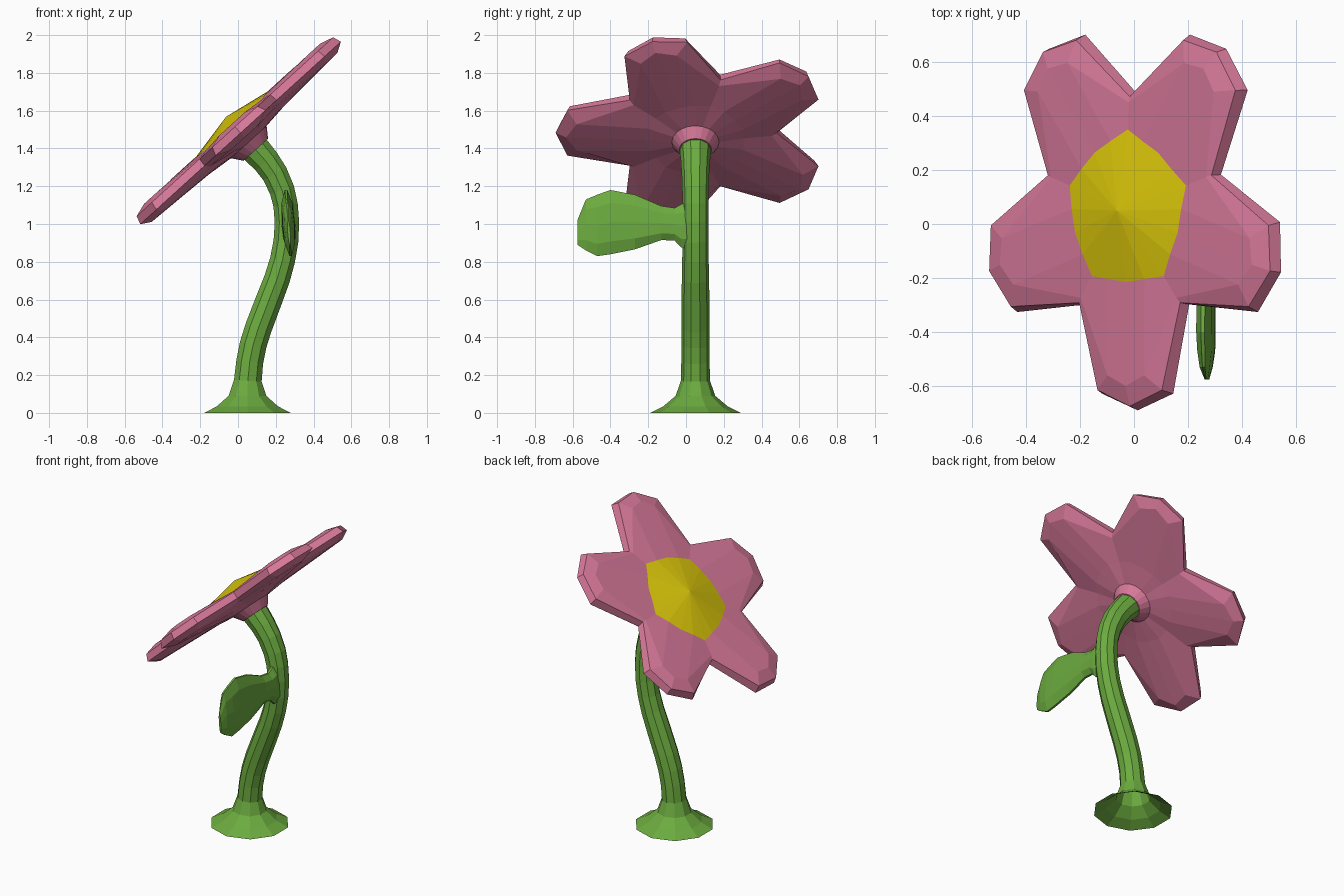
import bpy, bmesh, math
from mathutils import Vector

if "Cube" in bpy.data.objects:
    bpy.data.objects.remove(bpy.data.objects["Cube"])


def material(name, rgb):
    m = bpy.data.materials.new(name)
    m.diffuse_color = (*rgb, 1)
    m.use_nodes = True
    m.node_tree.nodes["Principled BSDF"].inputs["Base Color"].default_value = m.diffuse_color
    return m


PINK = material("petal pink", (0.68, 0.19, 0.32))
YELLOW = material("centre yellow", (0.72, 0.58, 0.003))
GREEN = material("leaf green", (0.15, 0.41, 0.05))


def loft(name, rings, mats, start=None, end=None, rule=lambda i: 0, caps=(True, True)):
    """Skin closed rings; cap ends with a fan to a point, a flat face, or leave open."""
    bm = bmesh.new()
    loops = [[bm.verts.new(p) for p in r] for r in rings]
    n = len(loops[0])
    for i in range(len(loops) - 1):
        a, b = loops[i], loops[i + 1]
        for j in range(n):
            k = (j + 1) % n
            bm.faces.new((a[j], a[k], b[k], b[j])).material_index = rule(i + 1)
    for lp, tip, idx, cap in ((loops[0], start, 0, caps[0]), (loops[-1], end, len(loops), caps[1])):
        if not cap:
            continue
        if tip is None:
            bm.faces.new(lp).material_index = rule(idx)
        else:
            t = bm.verts.new(tip)
            for j in range(n):
                bm.faces.new((lp[j], lp[(j + 1) % n], t)).material_index = rule(idx)
    bmesh.ops.recalc_face_normals(bm, faces=bm.faces)
    me = bpy.data.meshes.new(name)
    bm.to_mesh(me)
    bm.free()
    for m in mats:
        me.materials.append(m)
    ob = bpy.data.objects.new(name, me)
    bpy.context.collection.objects.link(ob)
    return ob


# Flower head: five petals in a tilted plane
TILT = math.radians(42.3)
U = Vector((math.cos(TILT), 0, math.sin(TILT))) * 1.02
V = Vector((0, 1, 0))
N = Vector((-math.sin(TILT), 0, math.cos(TILT)))
CENTRE = Vector((0, 0.05, 1.497))


def petal_ring(h, tip, ca, cb, notch, notch_h=None):
    pts = []
    nh = h if notch_h is None else notch_h
    for k in range(5):
        ang = math.radians(-90 + 72 * k)
        c36, s36 = math.cos(math.pi / 5), math.sin(math.pi / 5)
        for a, b, z in ((ca, -cb, h), (tip, 0, h), (ca, cb, h), (notch * c36, notch * s36, nh)):
            u = a * math.cos(ang) - b * math.sin(ang)
            v = a * math.sin(ang) + b * math.cos(ang)
            pts.append(CENTRE + U * u + V * v + N * z)
    return pts


def round_ring(h, r):
    return petal_ring(h, r, r * 0.951, r * 0.309, r)


loft("flower_head", [
    petal_ring(0.042, 0.265, 0.254, 0.088, 0.30, 0.034),
    petal_ring(0.046, 0.65, 0.61, 0.09, 0.40, 0.03),
    petal_ring(0.024, 0.725, 0.665, 0.158, 0.422),
    petal_ring(-0.020, 0.74, 0.678, 0.175, 0.43),
    petal_ring(-0.052, 0.685, 0.63, 0.10, 0.405, -0.042),
    petal_ring(-0.07, 0.26, 0.25, 0.086, 0.26, -0.058),
    round_ring(-0.085, 0.125),
    round_ring(-0.14, 0.086),
], [PINK, YELLOW], start=CENTRE + N * 0.095, rule=lambda i: 1 if i == 0 else 0)

# Stem with flared foot, open underneath: (x, z, radius), ten sides
path = [(0.05, 0, 0.24), (0.05, 0.035, 0.17), (0.05, 0.09, 0.105), (0.052, 0.17, 0.077),
        (0.062, 0.27, 0.075), (0.08, 0.36, 0.075), (0.108, 0.45, 0.075), (0.165, 0.60, 0.074),
        (0.207, 0.71, 0.072), (0.236, 0.81, 0.07), (0.254, 0.91, 0.069), (0.259, 1.01, 0.068),
        (0.252, 1.10, 0.068), (0.233, 1.18, 0.07), (0.195, 1.265, 0.073),
        (0.15, 1.33, 0.077), (0.098, 1.388, 0.083), (0.06, 1.43, 0.083)]
stem = []
for i, (x, z, r) in enumerate(path):
    p, q = path[max(i - 1, 0)], path[min(i + 1, len(path) - 1)]
    t = Vector((q[0] - p[0], 0, q[1] - p[1])).normalized()
    if i < 3:
        t = Vector((0, 0, 1))
    side = Vector((t.z, 0, -t.x))
    stem.append([Vector((x, 0.05, z)) + side * (r * math.cos(a)) + V * (r * math.sin(a))
                 for a in (math.tau * (j + 0.5) / 10 for j in range(10))])
loft("stem", stem, [GREEN], caps=(False, True))

# Leaf: lens-shaped sections along -y: (y, low z, high z, half thickness)
spans = [(0.02, 0.87, 1.12, 0.035), (-0.025, 0.875, 1.105, 0.037), (-0.06, 0.912, 1.085, 0.036),
         (-0.13, 0.915, 1.095, 0.035), (-0.27, 0.866, 1.155, 0.034),
         (-0.40, 0.84, 1.18, 0.034), (-0.47, 0.83, 1.155, 0.031), (-0.53, 0.86, 1.13, 0.022),
         (-0.575, 0.89, 1.02, 0.007)]


def leaf_ring(y, lo, hi, t):
    m, h = (lo + hi) / 2, (hi - lo) / 2
    return [Vector((0.267 - 0.07 * (m + f * h - 1) + s * t, y, m + f * h))
            for f, s in ((1, 0.2), (0.6, 0.85), (0, 1), (-0.6, 0.85), (-1, 0.2),
                         (-1, -0.2), (-0.6, -0.85), (0, -1), (0.6, -0.85), (1, -0.2))]


loft("leaf", [leaf_ring(*s) for s in spans], [GREEN])
